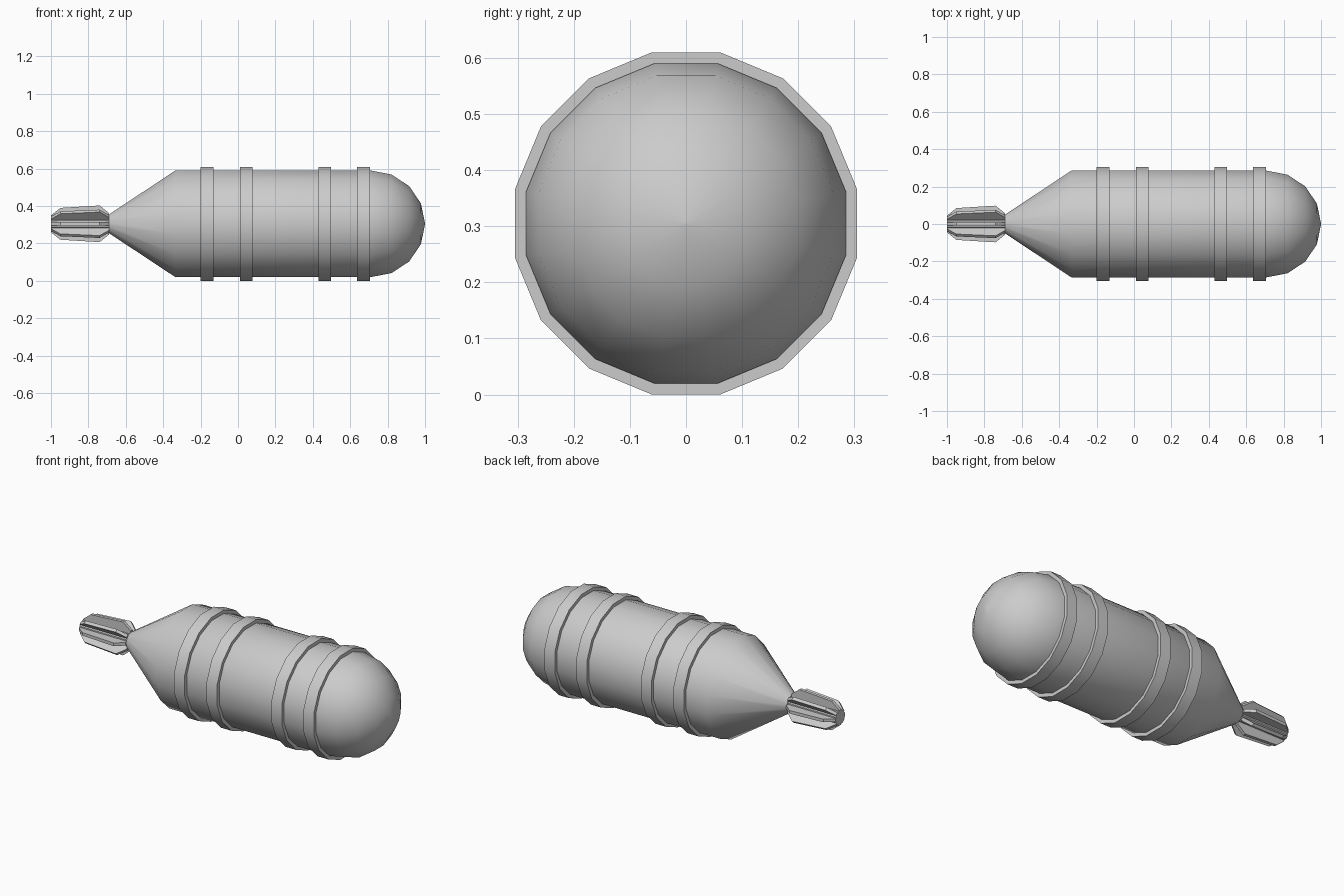
import bpy, bmesh, math

if "Cube" in bpy.data.objects:
    bpy.data.objects.remove(bpy.data.objects["Cube"])

AXIS_Z = 0.305


def finish(name, bm, smooth=None):
    bmesh.ops.remove_doubles(bm, verts=bm.verts, dist=1e-5)
    bmesh.ops.recalc_face_normals(bm, faces=bm.faces)
    mesh = bpy.data.meshes.new(name)
    bm.to_mesh(mesh)
    bm.free()
    ob = bpy.data.objects.new(name, mesh)
    bpy.context.collection.objects.link(ob)
    ob.location.z = AXIS_Z
    if smooth:
        bpy.ops.object.select_all(action='DESELECT')
        ob.select_set(True)
        bpy.context.view_layer.objects.active = ob
        bpy.ops.object.shade_smooth_by_angle(angle=math.radians(smooth))
    return ob


def lathe(name, profile, sides=16, closed=False, smooth=30):
    """Spin (x, apothem) points round the x axis with flats facing up and down."""
    bm = bmesh.new()
    grow = 1 / math.cos(math.pi / sides)
    rings = []
    for x, r in profile:
        rings.append([bm.verts.new((x, r * grow * math.cos(a), r * grow * math.sin(a)))
                      for a in (2 * math.pi * (i + 0.5) / sides for i in range(sides))])
    pairs = list(zip(rings, rings[1:]))
    if closed:
        pairs.append((rings[-1], rings[0]))
    for a, b in pairs:
        for i in range(sides):
            j = (i + 1) % sides
            bm.faces.new((a[i], a[j], b[j], b[i]))
    if not closed:
        bm.faces.new(rings[0])
        bm.faces.new(rings[-1])
    return finish(name, bm, smooth)


# Hull: tapered tail cone, straight barrel and rounded nose
R = 0.285
dome = [(0.71 + 0.29 * math.sin(t), R * math.cos(t))
        for t in (math.radians(22.5 * k) for k in range(4))]
lathe("hull", [(-0.69, 0.05), (-0.335, R)] + dome + [(1.0, 0.002)], smooth=35)

# Raised bands around the barrel
for n, x in enumerate((-0.2, 0.01, 0.43, 0.637)):
    lathe(f"band_{n + 1}", [(x, 0.28), (x, 0.305), (x + 0.068, 0.305), (x + 0.068, 0.28)],
          closed=True)

# Tail core
lathe("tail_core", [(-1.0, 0.04), (-0.68, 0.04)], sides=8)

# Eight radial tail fins
outline = [(-1.0, 0.0), (-1.0, 0.045), (-0.95, 0.085), (-0.74, 0.098),
           (-0.69, 0.058), (-0.69, 0.0)]
half = 0.009
for n in range(8):
    bm = bmesh.new()
    face = bm.faces.new([bm.verts.new((x, -half, r)) for x, r in outline])
    ext = bmesh.ops.extrude_face_region(bm, geom=[face])
    bmesh.ops.translate(bm, vec=(0, 2 * half, 0),
                        verts=[v for v in ext["geom"] if isinstance(v, bmesh.types.BMVert)])
    fin = finish(f"tail_fin_{n + 1}", bm)
    fin.rotation_euler.x = n * math.pi / 4
